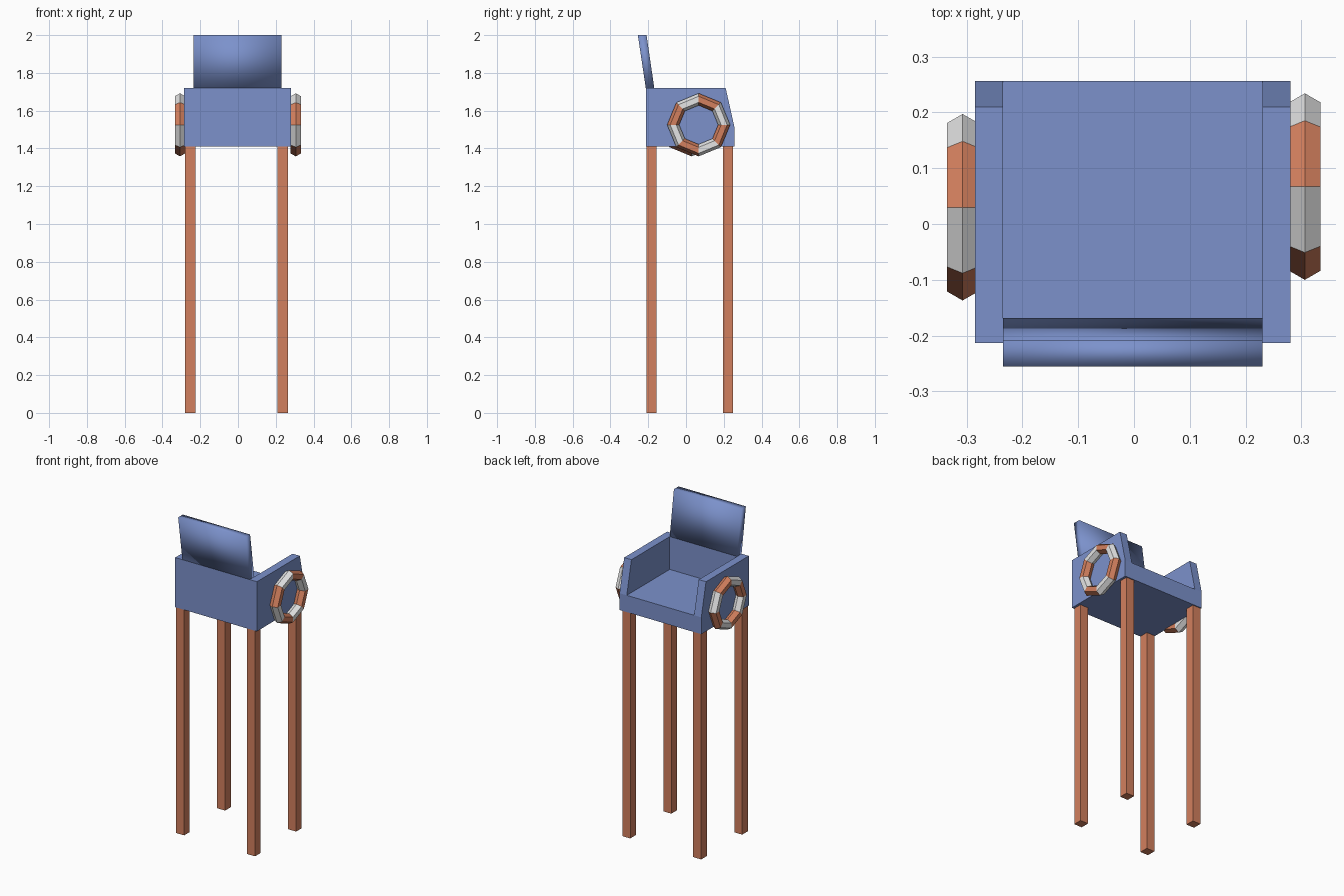
import bpy
import bmesh
from math import sin, cos, pi

cube = bpy.data.objects.get("Cube")
if cube:
    bpy.data.objects.remove(cube, do_unlink=True)


def material(name, rgb):
    m = bpy.data.materials.new(name)
    m.use_nodes = True
    m.diffuse_color = (*rgb, 1)
    m.node_tree.nodes["Principled BSDF"].inputs["Base Color"].default_value = (*rgb, 1)
    return m


blue = material("soft blue", (0.20, 0.285, 0.60))
orange = material("terracotta", (0.65, 0.215, 0.112))
white = material("off white", (0.78, 0.78, 0.78))


def finish(name, bm, mats):
    bmesh.ops.recalc_face_normals(bm, faces=bm.faces[:])
    mesh = bpy.data.meshes.new(name)
    bm.to_mesh(mesh)
    bm.free()
    for m in mats:
        mesh.materials.append(m)
    obj = bpy.data.objects.new(name, mesh)
    bpy.context.collection.objects.link(obj)
    return obj


def prism(name, x0, x1, profile, mat):
    """Extrude a side profile of (y, z) points from x0 to x1."""
    bm = bmesh.new()
    face = bm.faces.new([bm.verts.new((x0, y, z)) for y, z in profile])
    new = bmesh.ops.extrude_face_region(bm, geom=[face])["geom"]
    moved = [v for v in new if isinstance(v, bmesh.types.BMVert)]
    bmesh.ops.translate(bm, verts=moved, vec=(x1 - x0, 0, 0))
    return finish(name, bm, [mat])


def box(name, x0, x1, y0, y1, z0, z1, mat):
    return prism(name, x0, x1, [(y0, z0), (y1, z0), (y1, z1), (y0, z1)], mat)


def ring(name, x, y, z, major, minor, segments=8, sides=6):
    """Faceted ring around the x axis with alternating segment colours."""
    bm = bmesh.new()
    loops = []
    for i in range(segments):
        a = 2 * pi * i / segments
        loop = []
        for j in range(sides):
            b = 2 * pi * j / sides
            r = major + minor * cos(b)
            loop.append(bm.verts.new((x + minor * sin(b), y + r * cos(a), z + r * sin(a))))
        loops.append(loop)
    for i in range(segments):
        p, q = loops[i], loops[(i + 1) % segments]
        for j in range(sides):
            k = (j + 1) % sides
            bm.faces.new((p[j], p[k], q[k], q[j])).material_index = i % 2
    return finish(name, bm, [white, orange])


# Dimensions shared by the body parts
LEFT, RIGHT = 0.28, -0.285
IN_LEFT, IN_RIGHT = 0.23, -0.235
BACK, FRONT = -0.213, 0.256
BASE, SEAT, TOP = 1.41, 1.515, 1.72

# Body: seat, arms with sloping ends, rear wall
box("seat", IN_RIGHT, IN_LEFT, BACK, FRONT, BASE, SEAT, blue)
arm = [(BACK, BASE), (FRONT, BASE), (FRONT, SEAT), (0.21, TOP), (BACK, TOP)]
prism("right_arm", RIGHT, IN_RIGHT, arm, blue)
prism("left_arm", IN_LEFT, LEFT, arm, blue)
box("rear_wall", IN_RIGHT, IN_LEFT, BACK, -0.168, SEAT, TOP, blue)

# Leaning backrest with softened shading
backrest = prism("backrest", IN_RIGHT, IN_LEFT,
                 [(BACK, TOP), (-0.168, TOP), (-0.209, 2.0), (-0.255, 2.0)], blue)
for poly in backrest.data.polygons:
    poly.use_smooth = True

# Legs
for side, x in (("right", -0.28), ("left", 0.21)):
    for end, y in (("back", -0.21), ("front", 0.195)):
        box(f"{side}_{end}_leg", x, x + 0.055, y, y + 0.055, 0, BASE, orange)

# Striped rings on the outer sides
ring("right_ring", -0.307, 0.03, 1.525, 0.135, 0.032)
ring("left_ring", 0.306, 0.067, 1.525, 0.135, 0.032)
